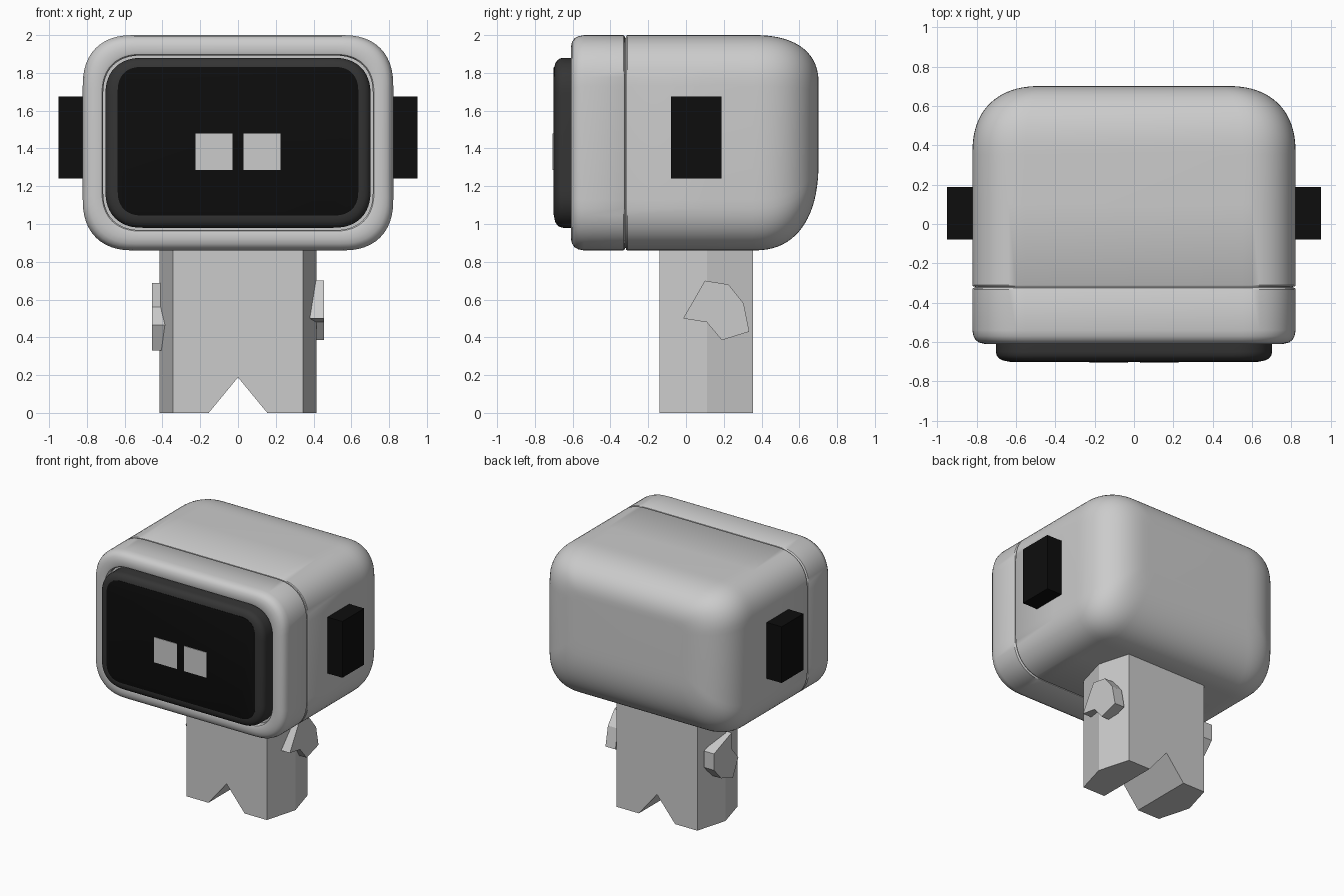
import bpy, bmesh, math

if "Cube" in bpy.data.objects:
    bpy.data.objects.remove(bpy.data.objects["Cube"])


def material(name, v):
    m = bpy.data.materials.new(name)
    m.diffuse_color = (v, v, v, 1)
    m.use_nodes = True
    m.node_tree.nodes["Principled BSDF"].inputs["Base Color"].default_value = m.diffuse_color
    return m


BLACK = material("black", 0.004)
CHARCOAL = material("charcoal", 0.035)


def loft(name, rings, mat=None, smooth=True):
    """Skin a list of equal-length point rings and cap both ends."""
    bm = bmesh.new()
    loops = [[bm.verts.new(p) for p in ring] for ring in rings]
    n = len(loops[0])
    for a, b in zip(loops, loops[1:]):
        for i in range(n):
            j = (i + 1) % n
            bm.faces.new((a[i], a[j], b[j], b[i]))
    bm.faces.new(loops[0])
    bm.faces.new(loops[-1])
    bmesh.ops.recalc_face_normals(bm, faces=bm.faces)
    me = bpy.data.meshes.new(name)
    bm.to_mesh(me)
    bm.free()
    ob = bpy.data.objects.new(name, me)
    bpy.context.collection.objects.link(ob)
    if mat:
        me.materials.append(mat)
    if smooth:
        bpy.ops.object.select_all(action='DESELECT')
        bpy.context.view_layer.objects.active = ob
        ob.select_set(True)
        bpy.ops.object.shade_smooth_by_angle(angle=math.radians(35))
    return ob


def box(name, x0, x1, y0, y1, z0, z1, mat=None):
    rings = [[(x0, y, z0), (x1, y, z0), (x1, y, z1), (x0, y, z1)] for y in (y0, y1)]
    return loft(name, rings, mat, smooth=False)


def soft_rect(y, hx, z0, z1, r, p=2.35, steps=12):
    """Rectangle ring in the xz plane with superelliptic corners."""
    pts = []
    corners = ((1, 1), (-1, 1), (-1, -1), (1, -1))
    for k, (sx, sz) in enumerate(corners):
        cx, cz = sx * (hx - r), (z1 - r if sz > 0 else z0 + r)
        for i in range(steps + 1):
            t = i / steps if k % 2 == 0 else 1 - i / steps
            c = max(math.cos(t * math.pi / 2), 0) ** (2 / p)
            s = math.sin(t * math.pi / 2) ** (2 / p)
            pts.append((cx + sx * r * c, y, cz + sz * r * s))
    return pts


def head_ring(y, side, top=None, bottom=None):
    top = side if top is None else top
    bottom = side if bottom is None else bottom
    r = max(0.27 - 0.6 * side, 0.08)
    return soft_rect(y, 0.822 - side, 0.86 + bottom, 2.0 - top, r)


# Front shell with rounded lip and recess for the screen
front = [(-0.56, 0.108), (-0.595, 0.108), (-0.605, 0.102), (-0.609, 0.09),
         (-0.609, 0.06), (-0.603, 0.035), (-0.59, 0.017), (-0.57, 0.006),
         (-0.54, 0.0), (-0.332, 0.0), (-0.326, 0.004), (-0.323, 0.012)]
loft("head_front_shell", [head_ring(y, d) for y, d in front])

# Back shell, rounding off towards the rear
back = [head_ring(y, d) for y, d in
        ((-0.326, 0.014), (-0.319, 0.014), (-0.317, 0.004), (-0.311, 0.0), (0.1, 0.0))]
P = 2.4
for i in range(21):
    a = i / 20 * math.pi / 2
    t = math.sin(a) ** (2 / P)
    f = 1 - max(math.cos(a), 0) ** (2 / P)
    back.append(head_ring(0.352 + 0.35 * t, 0.36 * f, 0.26 * f, 0.48 * f))
loft("head_back_shell", back)

# Screen bezel and black face plate
bezel = [(-0.55, 0.0), (-0.65, 0.0), (-0.668, 0.004), (-0.682, 0.014),
         (-0.692, 0.03), (-0.697, 0.05), (-0.699, 0.066)]
loft("screen_bezel", [soft_rect(y, 0.702 - d, 0.98 + d, 1.88 - d, 0.2 - d)
                      for y, d in bezel], CHARCOAL)
loft("screen_face", [soft_rect(y, 0.637 - d, 1.045 + d, 1.832 - d, 0.13 - d)
                     for y, d in ((-0.68, 0), (-0.699, 0), (-0.702, 0.01))], BLACK)

# Eyes and ear blocks
for s, side in ((-1, "left"), (1, "right")):
    box(side + "_eye", s * 0.03, s * 0.226, -0.706, -0.69, 1.285, 1.48)
    box(side + "_ear", s * 0.78, s * 0.95, -0.08, 0.187, 1.24, 1.675, BLACK)

# Six-sided body with a notch that separates the feet
loft("body", [[(-w, y, 0), (-0.155, y, 0), (0, y, 0.188), (0.155, y, 0), (w, y, 0),
               (w, y, 0.95), (-w, y, 0.95)]
              for y, w in ((-0.14, 0.345), (0.11, 0.415), (0.355, 0.345))], smooth=False)

# Mitten arms: one outline, the left one swung forward
ARM = [(-0.015, 0.50), (0.10, 0.70), (0.225, 0.68), (0.305, 0.58),
       (0.335, 0.43), (0.19, 0.385), (0.11, 0.48)]


def arm(name, s, angle, dy, dz):
    c, n = math.cos(angle), math.sin(angle)
    out = [(y * c - z * n + dy, y * n + z * c + dz) for y, z in ARM]
    loft(name, [[(s * x, y, z) for y, z in out] for x in (0.37, 0.455)], smooth=False)


arm("right_arm", 1, 0, 0, 0)
arm("left_arm", -1, math.radians(-81), -0.40, 0.594)
